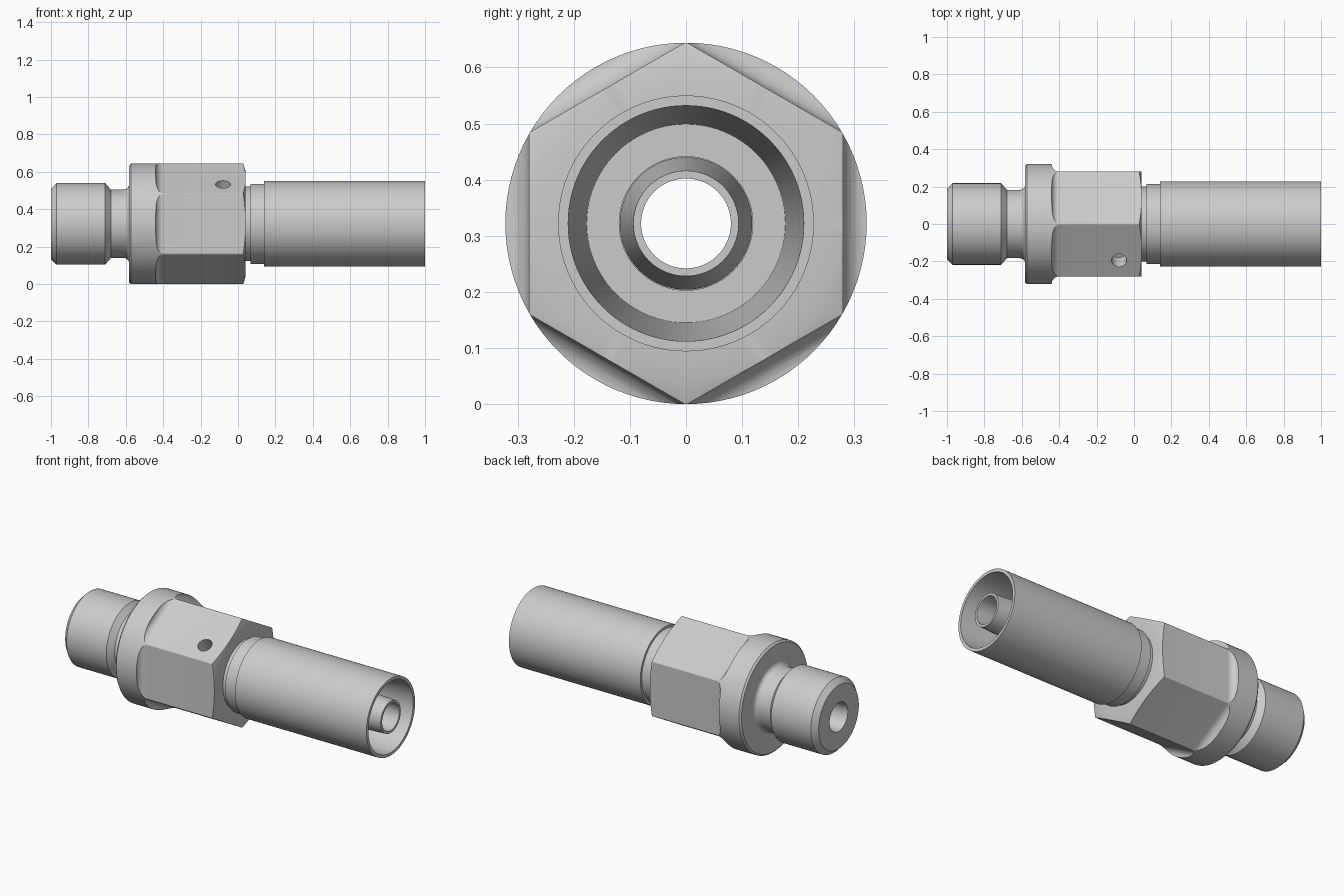
import bpy, bmesh, math
from mathutils import Matrix, Vector

if "Cube" in bpy.data.objects:
    bpy.data.objects.remove(bpy.data.objects["Cube"])

AXIS_Z = 0.322


def finish(bm, name):
    bmesh.ops.recalc_face_normals(bm, faces=bm.faces[:])
    me = bpy.data.meshes.new(name)
    bm.to_mesh(me)
    bm.free()
    ob = bpy.data.objects.new(name, me)
    bpy.context.collection.objects.link(ob)
    return ob


def loft(name, sections, n, closed):
    """Rings of n points around the x axis; closed joins last ring to first."""
    bm = bmesh.new()
    rings = [[bm.verts.new((x, r * math.sin(2 * math.pi * i / n),
                            AXIS_Z + r * math.cos(2 * math.pi * i / n)))
              for i in range(n)] for x, r in sections]
    pairs = list(zip(rings, rings[1:] + rings[:1])) if closed else list(zip(rings, rings[1:]))
    for a, b in pairs:
        for i in range(n):
            j = (i + 1) % n
            bm.faces.new((a[i], a[j], b[j], b[i]))
    if not closed:
        bm.faces.new(rings[0])
        bm.faces.new(rings[-1])
    return finish(bm, name)


def cut(ob, cutter, operation):
    m = ob.modifiers.new(operation.title(), 'BOOLEAN')
    m.operation = operation
    m.solver = 'EXACT'
    m.object = cutter
    bpy.context.view_layer.objects.active = ob
    bpy.ops.object.modifier_apply(modifier=m.name)
    bpy.data.objects.remove(cutter)


def smooth(ob):
    bpy.ops.object.select_all(action='DESELECT')
    ob.select_set(True)
    bpy.context.view_layer.objects.active = ob
    bpy.ops.object.shade_smooth_by_angle(angle=math.radians(25))


def arc(cx, cr, rad, a0, a1, steps=6):
    return [(cx + rad * math.cos(math.radians(a0 + (a1 - a0) * k / steps)),
             cr + rad * math.sin(math.radians(a0 + (a1 - a0) * k / steps)))
            for k in range(steps + 1)]


# Turned body: threaded end, groove, flange, hex blank, neck, inner nipple, bore
body = loft("fitting_body", [
    (-1, 0.085), (-1, 0.188), (-0.97, 0.218), (-0.71, 0.218), (-0.68, 0.183),
    *arc(-0.61, 0.211, 0.028, -90, 0),
    (-0.582, 0.312), (-0.572, 0.322), (0.028, 0.322), (0.041, 0.28),
    (0.041, 0.2), (0.066, 0.2), (0.066, 0.118), (0.45, 0.118),
    (1, 0.094), (1, 0.08), (-0.97, 0.08)], 96, True)

# Hex flats that flare out with a fillet into the round flange
k = 1 / math.cos(math.pi / 6)
fillet = arc(-0.4, 0.32, 0.04, 180, 270, 8)
hex_cutter = loft("hex_cutter",
                  [(x, r * k) for x, r in
                   [(-1.2, 0.5), (-0.44, 0.5)] + fillet + [(1.2, 0.28)]], 6, False)
cut(body, hex_cutter, 'INTERSECT')

# Small drilled hole in the upper front flat
normal = Vector((0, -0.5, 0.866)).normalized()
bm = bmesh.new()
bmesh.ops.create_cone(bm, cap_ends=True, segments=32, radius1=0.04, radius2=0.04, depth=0.2)
bmesh.ops.transform(bm, verts=bm.verts[:], matrix=Matrix.Translation((-0.08, -0.195, AXIS_Z + 0.211))
                    @ normal.to_track_quat('Z', 'Y').to_matrix().to_4x4())
cut(body, finish(bm, "hole_cutter"), 'DIFFERENCE')
smooth(body)

# Hose sleeve with stepped collar and tapered inside
sleeve = loft("hose_sleeve", [
    (0.066, 0.119), (0.066, 0.214), (0.14, 0.214), (0.14, 0.228), (1, 0.228),
    (1, 0.21), (0.2, 0.177), (0.2, 0.119)], 96, True)
smooth(sleeve)
